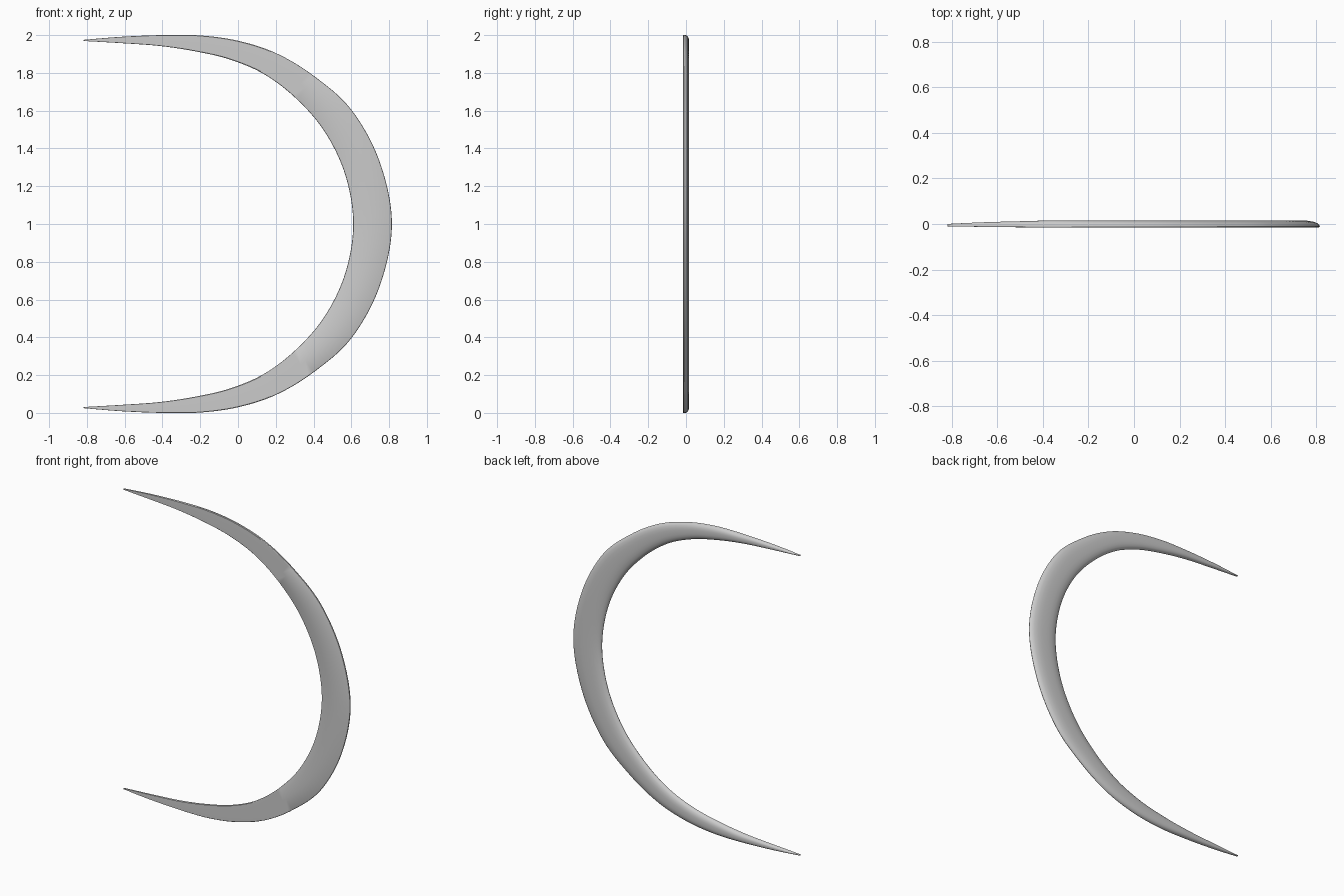
import bpy, bmesh
from mathutils import Vector

if "Cube" in bpy.data.objects:
    bpy.data.objects.remove(bpy.data.objects["Cube"])

# Upper-half stations from tip to belly: outer x, outer z, inner x, inner z
half = [(-0.817, 1.975, -0.817, 1.969), (-0.62, 1.991, -0.61, 1.957),
        (-0.40, 2.0, -0.41, 1.942), (-0.20, 1.998, -0.22, 1.913),
        (0.0, 1.97, -0.04, 1.87), (0.2, 1.905, 0.14, 1.792),
        (0.4, 1.785, 0.31, 1.662), (0.6, 1.605, 0.46, 1.487),
        (0.75, 1.33, 0.568, 1.26)]
# Mirror the stations about z = 1
stations = half + [(0.815, 1, 0.61, 1)] + [(a, 2 - b, c, 2 - d) for a, b, c, d in half[::-1]]
stations = [Vector(s) for s in stations]

# Cross-section: position across the width, depth (flat front, domed back)
right = [(0.94, -0.0155), (0.985, -0.0135), (1.0, -0.010), (0.975, -0.004),
         (0.90, 0.003), (0.75, 0.0095), (0.5, 0.014), (0.25, 0.0158)]
section = [(0, -0.016)] + right + [(0, 0.016)] + [(-u, y) for u, y in right[::-1]]
PIVOT = -0.007
STEPS = 8


def catmull(p, i, t):
    p1, p2 = p[i], p[i + 1]
    p0 = p[i - 1] if i > 0 else 2 * p1 - p2
    p3 = p[i + 2] if i + 2 < len(p) else 2 * p2 - p1
    return 0.5 * (2 * p1 + (p2 - p0) * t + (2 * p0 - 5 * p1 + 4 * p2 - p3) * t * t
                  + (3 * p1 - p0 - 3 * p2 + p3) * t ** 3)


samples = [catmull(stations, i, k / STEPS) for i in range(len(stations) - 1) for k in range(STEPS)]
samples.append(stations[-1])

# Crescent blade: sweep the section, thinning towards both tips
bm = bmesh.new()
rings = []
for s in samples:
    outer, inner = Vector((s[0], 0, s[1])), Vector((s[2], 0, s[3]))
    mid, side = (outer + inner) / 2, (outer - inner) / 2
    thin = min(1.0, 0.2 + 0.8 * min(1, side.length / 0.032) ** 0.8)
    rings.append([bm.verts.new(mid + side * u + Vector((0, PIVOT + (y - PIVOT) * thin, 0)))
                  for u, y in section])
n = len(section)
for a, b in zip(rings, rings[1:]):
    for j in range(n):
        bm.faces.new((a[j], a[(j + 1) % n], b[(j + 1) % n], b[j]))
bm.faces.new(rings[0])
bm.faces.new(rings[-1][::-1])
bmesh.ops.recalc_face_normals(bm, faces=bm.faces)
mesh = bpy.data.meshes.new("crescent_blade")
bm.to_mesh(mesh)
bm.free()
blade = bpy.data.objects.new("crescent_blade", mesh)
bpy.context.collection.objects.link(blade)
bpy.context.view_layer.objects.active = blade
blade.select_set(True)
bpy.ops.object.shade_smooth_by_angle()
